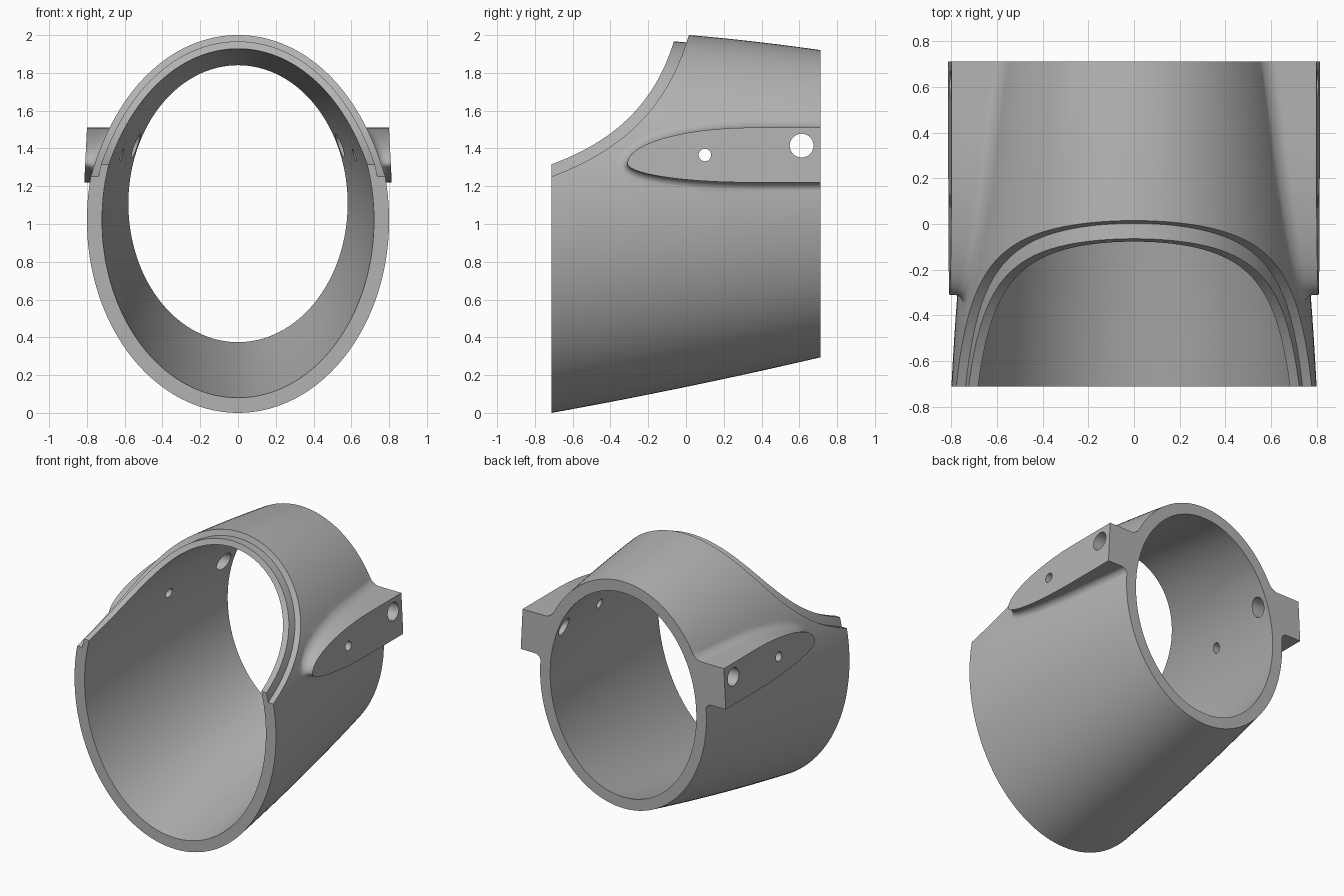
import bpy, bmesh, math
from mathutils import Vector

cube = bpy.data.objects.get("Cube")
if cube:
    bpy.data.objects.remove(cube, do_unlink=True)

FRONT, BACK = -0.712, 0.712
WALL, LIP, FILLET = 0.08, 0.04, 0.05

grey = bpy.data.materials.new("mid grey")
grey.use_nodes = True
grey.diffuse_color = (0.45, 0.45, 0.45, 1)
grey.node_tree.nodes["Principled BSDF"].inputs["Base Color"].default_value = (0.45, 0.45, 0.45, 1)


def section(y):
    """Half width, half height and centre height of the sleeve at depth y."""
    t = y - FRONT
    width = 0.8 - 0.051 * t - 0.033 * t * t
    low = 0.18 * t + 0.0187 * t * t
    high = 2.04 - 0.024 * t - 0.042 * t * t
    return width, (high - low) / 2, (high + low) / 2


def surface_x(y, z):
    w, h, c = section(y)
    return w * math.sqrt(max(0.0, 1 - ((z - c) / h) ** 2))


def loft(name, rings):
    """Closed solid through rings of equal point count."""
    bm = bmesh.new()
    loops = [[bm.verts.new(p) for p in ring] for ring in rings]
    n = len(loops[0])
    for a, b in zip(loops, loops[1:]):
        for i in range(n):
            j = (i + 1) % n
            bm.faces.new((a[i], a[j], b[j], b[i]))
    bm.faces.new(loops[0])
    bm.faces.new(loops[-1])
    bmesh.ops.recalc_face_normals(bm, faces=bm.faces)
    mesh = bpy.data.meshes.new(name)
    bm.to_mesh(mesh)
    bm.free()
    mesh.materials.append(grey)
    obj = bpy.data.objects.new(name, mesh)
    bpy.context.collection.objects.link(obj)
    return obj


def sleeve_solid(name, inset, y0, y1, steps=28, sides=144):
    rings = []
    for k in range(steps + 1):
        y = y0 + (y1 - y0) * k / steps
        w, h, c = section(y)
        angles = [math.tau * i / sides for i in range(sides)]
        rings.append([((w - inset) * math.cos(a), y, c + (h - inset) * math.sin(a)) for a in angles])
    return loft(name, rings)


def combine(target, tool, operation):
    mod = target.modifiers.new(operation, "BOOLEAN")
    mod.operation, mod.solver, mod.object = operation, "EXACT", tool
    bpy.ops.object.select_all(action="DESELECT")
    bpy.context.view_layer.objects.active = target
    target.select_set(True)
    bpy.ops.object.modifier_apply(modifier=mod.name)
    bpy.data.objects.remove(tool, do_unlink=True)


def side_prism(name, outline):
    return loft(name, [[(x, y, z) for y, z in outline] for x in (-1.2, 1.2)])


def opening(name, p0, p1, p2, p3, steps=32):
    """Prism above a swept curve, for cutting the top front away."""
    pts = [Vector(p) for p in (p0, p1, p2, p3)]
    line = [pts[0] + (pts[0] - pts[1]) * 0.3]
    for k in range(steps + 1):
        t = k / steps
        s = 1 - t
        line.append(pts[0] * s**3 + pts[1] * 3 * s * s * t + pts[2] * 3 * s * t * t + pts[3] * t**3)
    line.append(pts[3] + (pts[3] - pts[2]) * 0.35)
    line += [Vector((line[-1].x, 2.4)), Vector((line[0].x, 2.4))]
    return side_prism(name, line)


def side_boss(name, side):
    """Flat mounting pad with a rounded front and a fillet into the sleeve."""
    tip_z, mid_y, length, up, down = 1.32, 0.35, 0.66, 0.19, 0.1
    outline = [Vector((y, tip_z + up)) for y in (0.76, 0.62, 0.48)]
    for k in range(49):
        a = math.pi / 2 + math.pi * k / 48
        rise = up if k < 24 else down
        outline.append(Vector((mid_y + length * math.cos(a), tip_z + rise * math.sin(a))))
    outline += [Vector((y, tip_z - down)) for y in (0.48, 0.62, 0.76)]
    normals = []
    for i in range(len(outline)):
        d = outline[min(i + 1, len(outline) - 1)] - outline[max(i - 1, 0)]
        normals.append(Vector((d.y, -d.x)).normalized())

    rings = [[(side * (0.814 - 0.05 * (p.y - 1.22)), p.x, p.y) for p in outline]]
    for k in range(9):
        a = math.pi / 2 * min(k, 7) / 7
        offset = FILLET * (1 - math.cos(a))
        lift = FILLET * (1 - math.sin(a)) - (0.05 if k == 8 else 0.002)
        ring = []
        for p, n in zip(outline, normals):
            q = p - n * offset if n.dot(p - Vector((mid_y, tip_z))) < 0 else p + n * offset
            ring.append((side * (surface_x(q.x, q.y) + lift), q.x, q.y))
        rings.append(ring)
    return loft(name, rings)


# Outer body with a mounting pad on each side
sleeve = sleeve_solid("tapered_sleeve", 0, FRONT, BACK + 0.05)
for name, side in (("left_pad", 1), ("right_pad", -1)):
    combine(sleeve, side_boss(name, side), "UNION")

# Hollow bore and flat back end
combine(sleeve, sleeve_solid("bore", WALL, FRONT - 0.05, BACK + 0.1), "DIFFERENCE")
back = [(BACK, -0.5), (1.2, -0.5), (1.2, 2.5), (BACK, 2.5)]
combine(sleeve, side_prism("back_trim", back), "DIFFERENCE")

# Swept opening, with the outer half of the wall set back as a step
combine(sleeve, opening("opening", (-0.715, 1.315), (-0.4, 1.43), (-0.17, 1.62), (-0.065, 1.965)), "DIFFERENCE")
step = opening("step", (-0.715, 1.25), (-0.37, 1.38), (-0.11, 1.58), (0.015, 2.0))
combine(step, sleeve_solid("step_core", LIP, FRONT - 0.4, BACK), "DIFFERENCE")
combine(sleeve, step, "DIFFERENCE")

# Cross holes through both pads
for y, z, r in ((0.1, 1.365, 0.033), (0.612, 1.415, 0.063)):
    circle = [(y + r * math.cos(math.tau * i / 40), z + r * math.sin(math.tau * i / 40)) for i in range(40)]
    combine(sleeve, side_prism("cross_hole", circle), "DIFFERENCE")

bpy.ops.object.select_all(action="DESELECT")
sleeve.select_set(True)
bpy.context.view_layer.objects.active = sleeve
bpy.ops.object.shade_smooth_by_angle(angle=math.radians(30))
